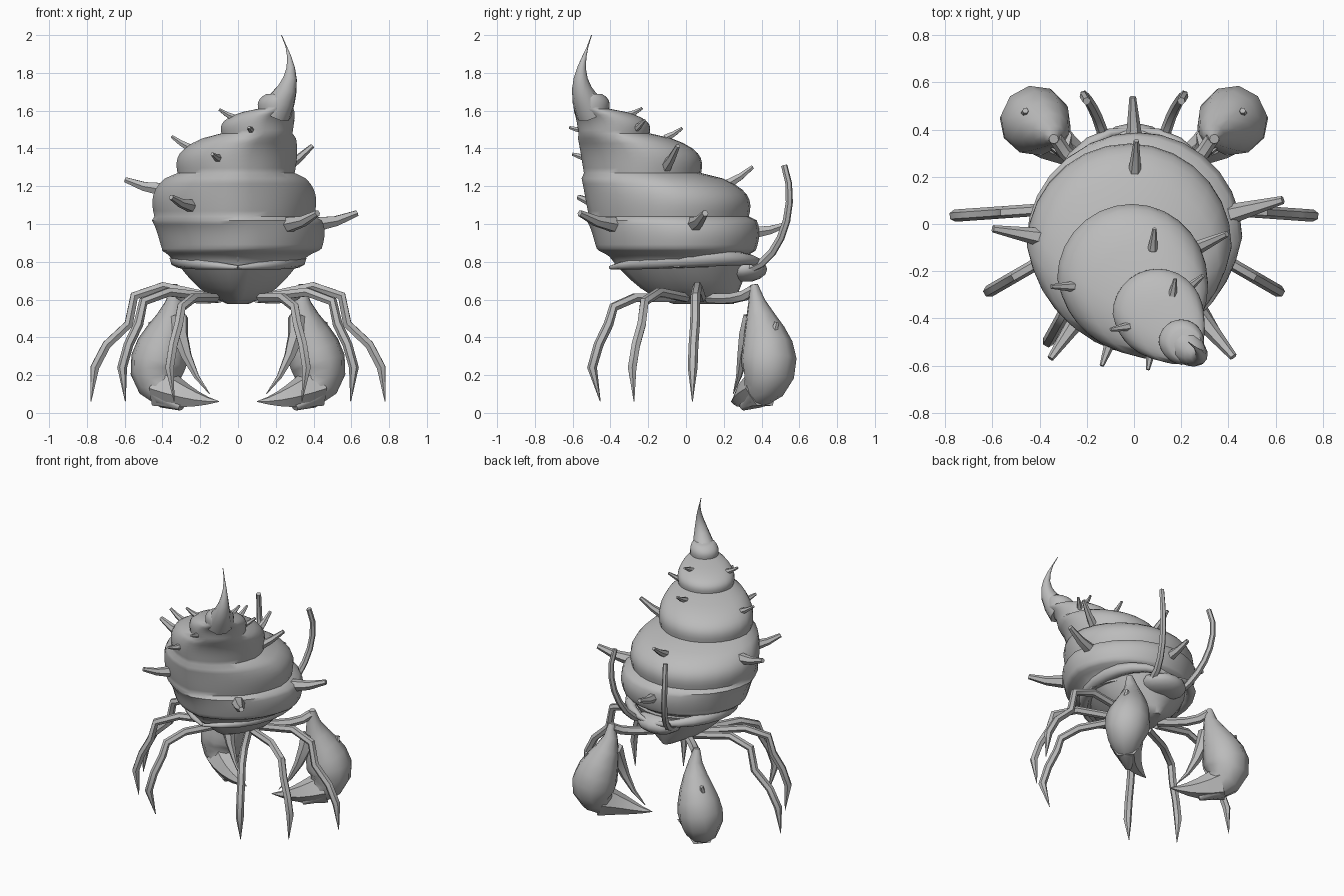
import bpy, bmesh, math
from mathutils import Vector
from mathutils.geometry import interpolate_bezier

if "Cube" in bpy.data.objects:
    bpy.data.objects.remove(bpy.data.objects["Cube"])

GREY = (0.5, 0.5, 0.5, 1)
mat = bpy.data.materials.new("stone_grey")
mat.use_nodes = True
mat.diffuse_color = GREY
mat.node_tree.nodes["Principled BSDF"].inputs["Base Color"].default_value = GREY


def skin(name, rings, mirror=False):
    """Bridge a stack of equal vertex rings into a capped solid."""
    bm = bmesh.new()
    rows = [[bm.verts.new(point) for point in ring] for ring in rings]
    count = len(rows[0])
    for low, high in zip(rows, rows[1:]):
        for i in range(count):
            j = (i + 1) % count
            bm.faces.new((low[i], low[j], high[j], high[i]))
    bm.faces.new(rows[0][::-1])
    bm.faces.new(rows[-1])
    bmesh.ops.recalc_face_normals(bm, faces=bm.faces)
    mesh = bpy.data.meshes.new(name)
    bm.to_mesh(mesh)
    bm.free()
    obj = bpy.data.objects.new(name, mesh)
    bpy.context.collection.objects.link(obj)
    mesh.materials.append(mat)
    if mirror:
        obj.modifiers.new("mirror", "MIRROR").use_mirror_merge = False
    bpy.ops.object.select_all(action="DESELECT")
    obj.select_set(True)
    bpy.context.view_layer.objects.active = obj
    bpy.ops.object.shade_smooth_by_angle(angle=math.radians(50))


def loft(name, rows, keel, sides=28):
    """Rows are (z, centre x, centre y, radius x, radius y); keel sharpens the front."""
    rings = []
    for z, cx, cy, rx, ry in rows:
        ring = []
        for i in range(sides):
            c = math.cos(math.tau * i / sides)
            s = math.sin(math.tau * i / sides)
            pull = 1 + keel * (1 / (abs(c) + abs(s)) - 1) if s < 0 else 1
            ring.append((cx + rx * c * pull, cy + ry * s * pull, z))
        rings.append(ring)
    skin(name, rings)


def tube(name, path, radius, sides=6, mirror=False):
    """Round tube along a path; radius is a function of the fraction travelled."""
    path = [Vector(point) for point in path]
    end = len(path) - 1
    rings, quat, last = [], None, None
    for k, point in enumerate(path):
        tangent = (path[min(k + 1, end)] - path[max(k - 1, 0)]).normalized()
        if quat:
            quat = last.rotation_difference(tangent) @ quat
        else:
            quat = tangent.to_track_quat("Z", "Y")
        last = tangent
        r = max(radius(k / end), 0.002)
        angles = [math.tau * i / sides for i in range(sides)]
        rings.append([point + quat @ Vector((math.cos(a), math.sin(a), 0)) * r for a in angles])
    skin(name, rings, mirror)


def bend(name, start, handle_a, handle_b, end, radius, steps=8, **options):
    """Tube along one Bezier curve."""
    handles = [Vector(point) for point in (start, handle_a, handle_b, end)]
    tube(name, interpolate_bezier(*handles, steps), radius, **options)


def swell(t):
    return math.sin(math.pi * t)


# Shell: each whorl (bottom, centre x, centre y, radius) bulges, then tucks into the next
WHORLS = [(.77, 0, -.04, .35), (.87, .02, -.05, .45), (1.04, -.02, -.09, .45),
          (1.27, -.01, -.23, .33), (1.48, .1, -.38, .2), (1.61, .2, -.5, .1),
          (1.7, .23, -.52, .05)]
shell_rows = []
for whorl, following in zip(WHORLS, WHORLS[1:]):
    for step in range(8):
        t = step / 8
        z = whorl[0] + t * (following[0] - whorl[0])
        cx, cy, r = Vector(whorl[1:]).lerp(Vector(following[1:]), .95 * t ** 3)
        r *= 1 - .06 * (1 - t) ** 2
        shell_rows.append((z, cx, cy, r, r))
loft("shell", shell_rows, keel=.2)

# Curved apex horn
bend("apex_horn", (.2, -.5, 1.6), (.3, -.6, 1.75), (.3, -.55, 1.85), (.23, -.5, 2),
     lambda t: .09 * (1 - t) ** 1.6, sides=10)

# Shell spikes: height, bearing in degrees, length
SPIKES = [(1.17, 170, .17), (1, 15, .2), (1.1, 235, .15), (1, 310, .2), (1.3, 25, .13),
          (1.2, 87, .1), (.95, 92, .15), (1.4, 180, .07), (1.45, 85, .06), (1.35, 250, .07),
          (1.5, 260, .05), (1.5, 40, .06), (1.58, 80, .04), (1.56, 190, .05)]
for height, bearing, length in SPIKES:
    z, cx, cy, r, _ = min(shell_rows, key=lambda row: abs(row[0] - height))
    lean = .9 if height > 1.18 and bearing < 200 else .3
    out = Vector((math.cos(math.radians(bearing)), math.sin(math.radians(bearing)), 0))
    base = Vector((cx, cy, z)) + out * (r - .03)
    tip = Vector((cx, cy, z + lean * length)) + out * (r + length)
    middle = base.lerp(tip, .5) - Vector((0, 0, .06 * length))
    tube("shell_spike", [base, middle, tip], lambda t: (.013 + .15 * length) * (1 - .6 * t))

# Keeled belly under the shell and the head at the back
belly_rows = []
for step in range(7):
    t = .03 + step / 6
    front, back = -.4 * t ** .5, .25 + .1 * t
    belly_rows.append((.57 + .25 * t, 0, (front + back) / 2,
                       .34 * t ** .5, (back - front) / 2))
loft("belly", belly_rows, keel=.5)
head_rows = []
for step in range(1, 8):
    t = step / 8
    head_rows.append((.76 - .07 * math.cos(math.pi * t), 0, .3, .16 * swell(t), .13 * swell(t)))
loft("head", head_rows, keel=0, sides=12)

# Folded lip around the shell opening
bend("shell_lip", (0, -.4, .77), (.45, -.25, .8), (.4, .4, .86), (0, .4, .78),
     lambda t: .01 + .035 * swell(t), steps=12, sides=8, mirror=True)

# Feelers
bend("feeler", (.12, .33, .76), (.15, .5, .8), (.25, .6, 1.1), (.2, .52, 1.31),
     lambda t: .025 - .008 * t, mirror=True)

# Three pairs of jointed walking legs: hip y, yaw in degrees, height, knee, ankle, foot reach
LEGS = {"rear_leg": (.08, -4, .67, .43, .64, .66), "middle_leg": (0, -30, .64, .44, .57, .55),
        "front_leg": (-.06, -61, .61, .37, .5, .45)}
for name, (hip, yaw, height, knee, ankle, foot) in LEGS.items():
    profile = [(0, .61), (.65 * knee, height), (knee, height - .05), (knee + .03, .47),
               (knee + .7 * (ankle - knee), .36), (ankle, .24), (foot, .06)]
    c, s = math.cos(math.radians(yaw)), math.sin(math.radians(yaw))
    path = [(.12 + reach * c, hip + reach * s, z) for reach, z in profile]
    tube(name, path, lambda t: .026 if t < 1 else 0, mirror=True)

# Pincer arms, teardrop claws, fingers and thorns
bend("pincer_arm", (.1, .12, .61), (.2, .2, .6), (.3, .3, .6), (.33, .36, .65),
     lambda t: .03, steps=5, mirror=True)
bend("claw", (.34, .36, .68), (.3, .39, .4), (.58, .55, .2), (.3, .3, .03),
     lambda t: .02 + .13 * swell(t ** 1.25), steps=10, sides=10, mirror=True)
bend("claw_lower_finger", (.4, .4, .13), (.3, .3, .09), (.2, .28, .06), (.1, .24, .06),
     lambda t: .11 * (1 - t), steps=6, mirror=True)
bend("claw_upper_finger", (.32, .36, .5), (.32, .3, .4), (.25, .3, .2), (.15, .25, .1),
     lambda t: .06 * (1 - t), steps=5, mirror=True)
tube("claw_thorn", [(.46, .46, .4), (.46, .48, .48)], lambda t: .025 - .012 * t, mirror=True)
